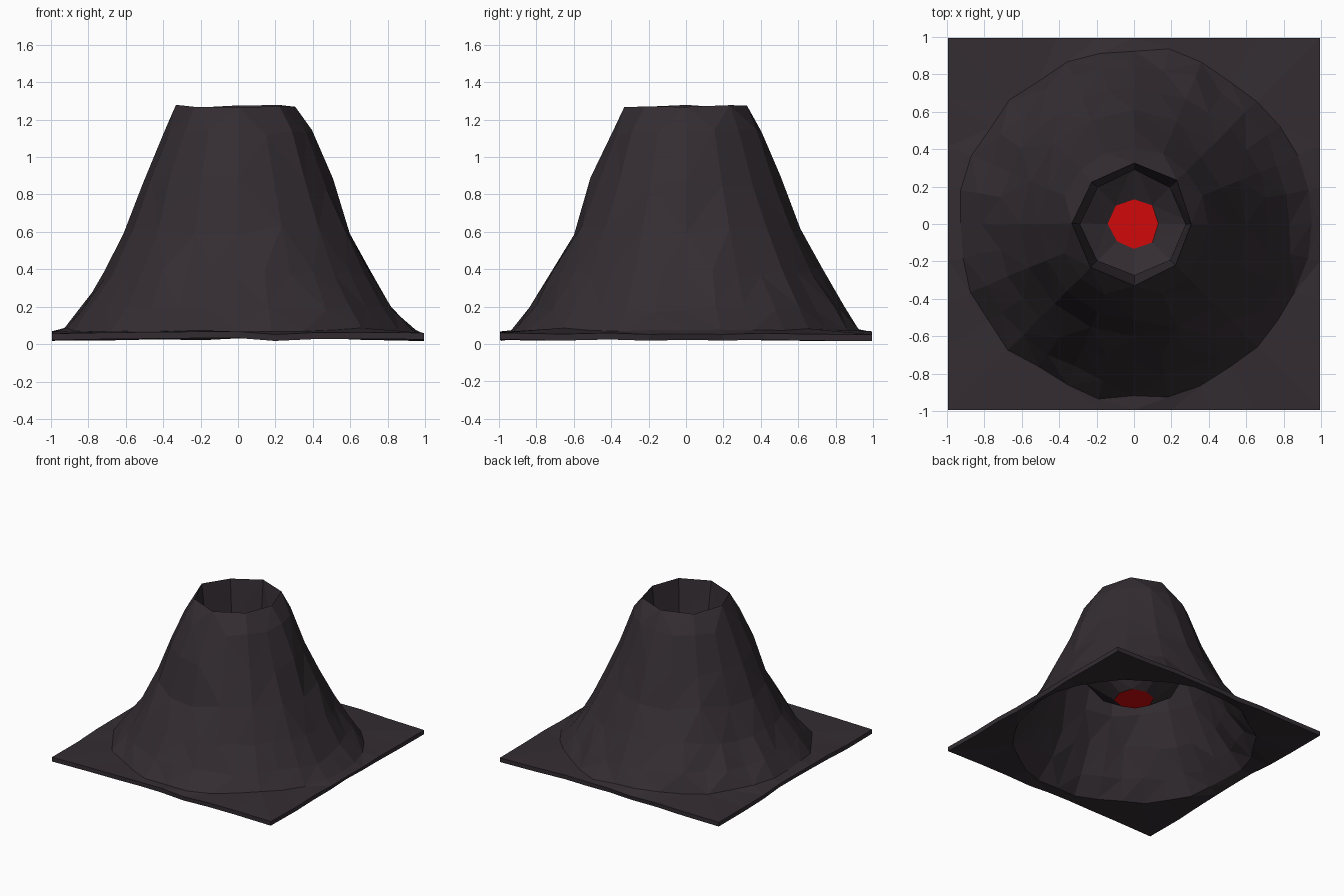
import bpy, bmesh, math, random

if "Cube" in bpy.data.objects:
    bpy.data.objects.remove(bpy.data.objects["Cube"])

random.seed(4)


def material(name, rgb):
    m = bpy.data.materials.new(name)
    m.diffuse_color = (*rgb, 1)
    m.use_nodes = True
    m.node_tree.nodes["Principled BSDF"].inputs["Base Color"].default_value = m.diffuse_color
    return m


rock = material("dark rock", (0.034, 0.026, 0.032))
lava = material("red lava", (0.64, 0.003, 0.003))


def ring(bm, n, r, z, jr=0.0, jz=0.0):
    """Rough circle of n points."""
    out = []
    for i in range(n):
        a = 2 * math.pi * i / n + random.uniform(-0.25, 0.25) * jr / r
        d = r + random.uniform(-jr, jr)
        out.append(bm.verts.new((d * math.cos(a), d * math.sin(a),
                                 z + random.uniform(-jz, jz))))
    return out


def square_ring(bm, n, half, z, jz):
    """Ring of n points pushed out to the square edge of the ground."""
    out = []
    for i in range(n):
        a = 2 * math.pi * i / n
        k = half / max(abs(math.cos(a)), abs(math.sin(a)))
        out.append(bm.verts.new((k * math.cos(a), k * math.sin(a),
                                 z + random.uniform(-jz, jz))))
    return out


def stitch(bm, outer, inner):
    """Join two rings; the inner one may have half as many points."""
    n, m = len(outer), len(inner)
    for i in range(m):
        j = (i + 1) % m
        if n == m:
            bm.faces.new((outer[i], outer[j], inner[j], inner[i]))
        else:
            o0, o1, o2 = (outer[(2 * i + k) % n] for k in range(3))
            bm.faces.new((o0, o1, inner[i]))
            bm.faces.new((o1, inner[j], inner[i]))
            bm.faces.new((o1, o2, inner[j]))


# Volcano: square ground, cone flank, rim and hollow crater in one sheet
bm = bmesh.new()
rings = [square_ring(bm, 32, 0.995, 0.06, 0.01)]
flank = [(0.935, 0.075, 0.02, 0.012), (0.84, 0.19, 0.02, 0.02), (0.72, 0.38, 0.012, 0.03)]
rings += [ring(bm, 32, *p) for p in flank]
upper = [(0.605, 0.61, 0.008, 0.03), (0.505, 0.87, 0.008, 0.03), (0.4, 1.13, 0.01, 0.02)]
rings += [ring(bm, 16, *p) for p in upper]
crater = [(0.32, 1.27, 0.015, 0.01), (0.28, 0.92, 0.01, 0.02),
          (0.33, 0.57, 0.01, 0.02), (0.137, 0.44, 0.008, 0.0)]
rings += [ring(bm, 8, *p) for p in crater]
for a, b in zip(rings, rings[1:]):
    stitch(bm, a, b)
bmesh.ops.triangulate(bm, faces=bm.faces[:])

# Lava pool closing the crater floor
bm.faces.new(rings[-1]).material_index = 1

mesh = bpy.data.meshes.new("volcano")
bm.to_mesh(mesh)
bm.free()
mesh.materials.append(rock)
mesh.materials.append(lava)
volcano = bpy.data.objects.new("volcano", mesh)
bpy.context.collection.objects.link(volcano)

# Thin shell below the surface
shell = volcano.modifiers.new("shell", 'SOLIDIFY')
shell.thickness = 0.035
shell.offset = -1
